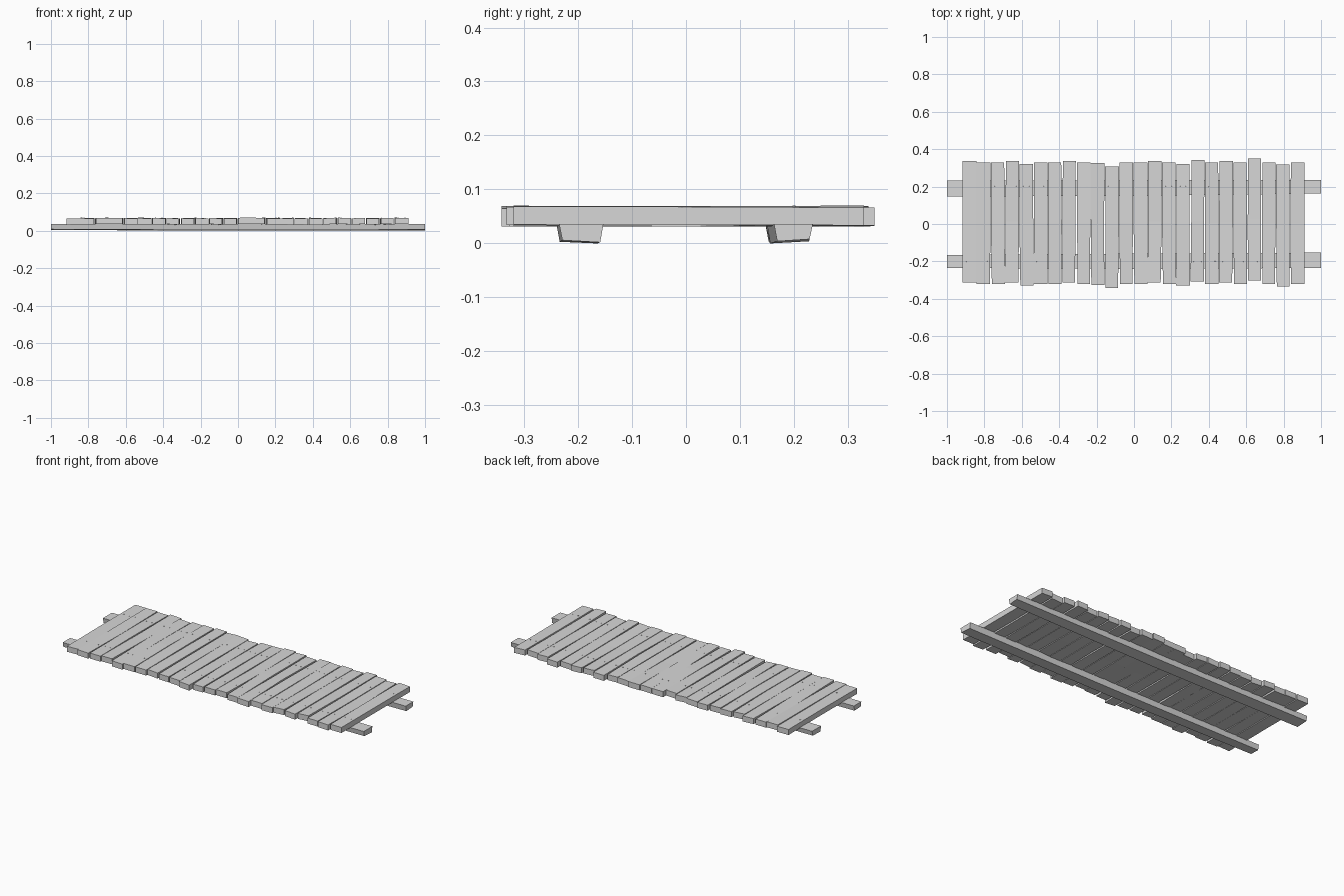
import bpy, bmesh, random
from mathutils import Matrix, Vector

if "Cube" in bpy.data.objects:
    bpy.data.objects.remove(bpy.data.objects["Cube"])

random.seed(4)


def material(name, value):
    m = bpy.data.materials.new(name)
    m.diffuse_color = (value, value, value, 1)
    m.use_nodes = True
    m.node_tree.nodes["Principled BSDF"].inputs["Base Color"].default_value = m.diffuse_color
    return m


GREY = material("weathered_grey", 0.68)


def add_object(name, bm):
    bmesh.ops.recalc_face_normals(bm, faces=bm.faces)
    me = bpy.data.meshes.new(name)
    bm.to_mesh(me)
    bm.free()
    me.materials.append(GREY)
    ob = bpy.data.objects.new(name, me)
    bpy.context.collection.objects.link(ob)
    return ob


def loft(name, rings):
    """Closed solid through a list of four-point rings."""
    bm = bmesh.new()
    vs = [[bm.verts.new(p) for p in ring] for ring in rings]
    for a, b in zip(vs, vs[1:]):
        for i in range(4):
            j = (i + 1) % 4
            bm.faces.new((a[i], a[j], b[j], b[i]))
    bm.faces.new(vs[0])
    bm.faces.new(vs[-1])
    return add_object(name, bm)


# Joint gaps between planks, in thousandths: back, middle, front
GAPS = [(1, 2, 1), (3, 1, 11), (9, 5, 1), (1, 1, 11), (6, 3, 1), (2, 4, 5),
        (9, 3, 5), (6, 8, 14), (1, 2, 8), (3, 8, 5), (3, 2, 11), (1, 3, 11),
        (2, 3, 1), (1, 2, 12), (5, 7, 1), (10, 10, 2), (3, 4, 4), (7, 3, 1),
        (3, 3, 10), (8, 4, 5), (8, 5, 8), (3, 4, 10), (8, 4, 8)]
# How far each plank is shifted along y, in hundredths
SHIFT = [1.3, .5, .5, 1.3, -.5, .5, .5, 1.3, .5, 0, -1.7, .5,
         .5, 1.3, .5, -.3, 1.7, .5, 1.3, .5, 2.4, .5, -.8, .5]
START, PITCH, HALF = -0.918, 0.0762, 0.325
GAPS = [(0, 0, 0)] + GAPS + [(0, 0, 0)]

# Deck planks, each with slightly warped edges
nails = bmesh.new()
for n, shift in enumerate(SHIFT):
    x0, x1 = START + n * PITCH, START + (n + 1) * PITCH
    rings = []
    for k, y in enumerate((HALF, 0, -HALF)):
        left = x0 + GAPS[n][k] / 2000
        right = x1 - GAPS[n + 1][k] / 2000
        zl, zr = (0.067 + random.uniform(-.003, .003) for _ in range(2))
        yy = y + shift / 100
        rings.append([(left, yy, zl - .033), (right, yy, zr - .033),
                      (right, yy, zr), (left, yy, zl)])
    loft(f"plank_{n + 1:02d}", rings)

    # Two nails over each beam
    for side, end in ((0.2, 0), (-0.2, 2)):
        t = (side - shift / 100) / (HALF if end == 0 else -HALF)
        corner = [Vector(rings[1][i]).lerp(Vector(rings[end][i]), t) for i in (3, 2)]
        for f in (0.25, 0.75):
            p = corner[0].lerp(corner[1], f)
            bmesh.ops.create_cone(nails, cap_ends=True, segments=6, radius1=.0035,
                                  radius2=.003, depth=.004,
                                  matrix=Matrix.Translation(p - Vector((0, 0, .001))))
add_object("nails", nails)


# Two long support beams, slightly bowed, narrower below
def beam(name, stations):
    rings = [[(x, a + .006, z), (x, b - .006, z + dz), (x, b, .036), (x, a, .036)]
             for x, a, b, z, dz in stations]
    loft(name, rings)


beam("front_beam", [(-1, -.235, -.165, .008, -.002), (0, -.24, -.158, .003, -.003),
                    (1, -.235, -.153, .006, -.004)])
beam("back_beam", [(-1, .147, .232, .004, .004), (0, .15, .234, .0, .004),
                   (1, .163, .235, .004, .004)])
